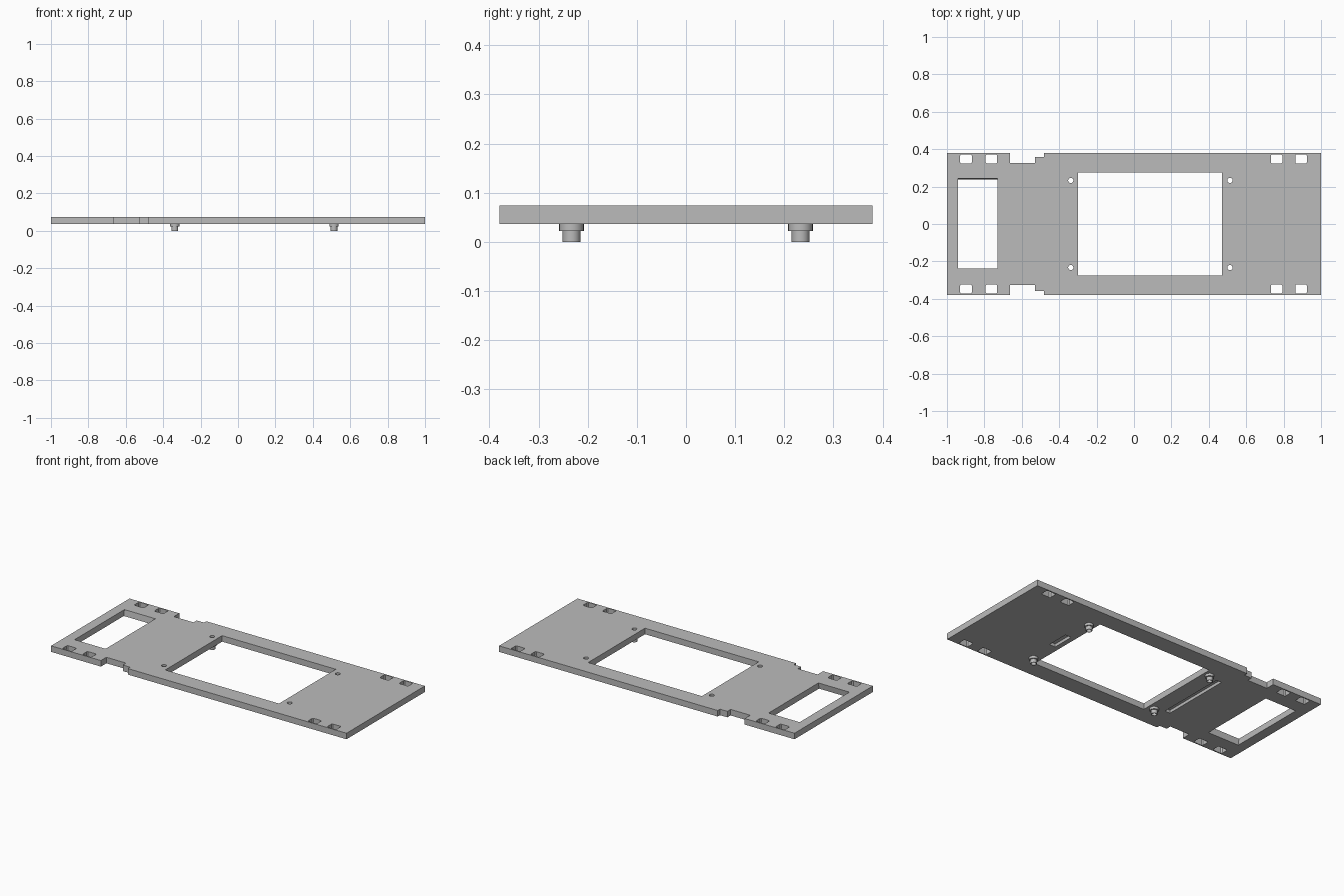
import bpy, bmesh, math

cube = bpy.data.objects.get("Cube")
if cube:
    bpy.data.objects.remove(cube, do_unlink=True)

BOTTOM, TOP = 0.037, 0.074
HALF_Y = 0.379

grey = bpy.data.materials.new("light grey")
grey.use_nodes = True
colour = (0.5, 0.5, 0.5, 1)
grey.diffuse_color = colour
grey.node_tree.nodes["Principled BSDF"].inputs["Base Color"].default_value = colour


def add_object(name, bm):
    bmesh.ops.recalc_face_normals(bm, faces=bm.faces[:])
    mesh = bpy.data.meshes.new(name)
    bm.to_mesh(mesh)
    bm.free()
    mesh.materials.append(grey)
    obj = bpy.data.objects.new(name, mesh)
    bpy.context.collection.objects.link(obj)
    return obj


def add_prism(bm, outline, z0, z1, shear=0):
    """Extrude an outline upward, optionally leaning it along y."""
    base = [bm.verts.new((x, y - shear, z0)) for x, y in outline]
    cap = [bm.verts.new((x, y + shear, z1)) for x, y in outline]
    bm.faces.new(base[::-1])
    bm.faces.new(cap)
    n = len(base)
    for i in range(n):
        j = (i + 1) % n
        bm.faces.new((base[i], base[j], cap[j], cap[i]))


def rectangle(x0, x1, y0, y1, c=0):
    if not c:
        return [(x0, y0), (x1, y0), (x1, y1), (x0, y1)]
    return [(x0 + c, y0), (x1 - c, y0), (x1, y0 + c), (x1, y1 - c),
            (x1 - c, y1), (x0 + c, y1), (x0, y1 - c), (x0, y0 + c)]


def circle(cx, cy, r, n=24):
    return [(cx + r * math.cos(math.tau * i / n), cy + r * math.sin(math.tau * i / n))
            for i in range(n)]


# Plate outline with stepped notches on both long edges
front_edge = [(-1, -HALF_Y), (-0.663, -HALF_Y), (-0.663, -0.326), (-0.53, -0.326),
              (-0.53, -0.357), (-0.48, -0.357), (-0.48, -HALF_Y), (1, -HALF_Y)]
bm = bmesh.new()
add_prism(bm, front_edge + [(x, -y) for x, y in reversed(front_edge)], BOTTOM, TOP)
plate = add_object("base_plate", bm)

# Openings and underside pockets
LOW, HIGH = BOTTOM - 0.02, TOP + 0.02
PINS = [(x, y) for x in (-0.338, 0.513) for y in (-0.233, 0.233)]
bm = bmesh.new()
add_prism(bm, rectangle(-0.30, 0.47, -0.275, 0.275), LOW, HIGH)
add_prism(bm, rectangle(-0.94, -0.73, -0.241, 0.241), LOW, HIGH, 0.006)
for x0, x1 in ((-0.93, -0.866), (-0.794, -0.732), (0.732, 0.793), (0.863, 0.925)):
    for y0, y1 in ((-0.372, -0.323), (0.323, 0.372)):
        add_prism(bm, rectangle(x0, x1, y0, y1, 0.006), LOW, HIGH)
for x, y in PINS:
    add_prism(bm, circle(x, y, 0.014), LOW, HIGH)
add_prism(bm, rectangle(-0.435, -0.40, -0.217, 0.217), LOW, BOTTOM + 0.018)
add_prism(bm, rectangle(0.50, 0.54, -0.067, 0.067), LOW, BOTTOM + 0.018)
cutter = add_object("opening_cutter", bm)

mod = plate.modifiers.new("openings", 'BOOLEAN')
mod.object = cutter
mod.operation = 'DIFFERENCE'
mod.solver = 'EXACT'
bpy.context.view_layer.update()
depsgraph = bpy.context.evaluated_depsgraph_get()
cut_mesh = bpy.data.meshes.new_from_object(plate.evaluated_get(depsgraph))
plate.modifiers.clear()
plate.data = cut_mesh
bpy.data.objects.remove(cutter, do_unlink=True)

# Hollow stepped pins under the plate, turned from one closed profile
PROFILE = [(0.014, BOTTOM), (0.025, BOTTOM), (0.025, 0.022),
           (0.018, 0.022), (0.018, 0), (0.014, 0)]
for number, (px, py) in enumerate(PINS, 1):
    bm = bmesh.new()
    rings = [[bm.verts.new((x, y, z)) for x, y in circle(px, py, r)] for r, z in PROFILE]
    for a, b in zip(rings, rings[1:] + rings[:1]):
        for i in range(len(a)):
            j = (i + 1) % len(a)
            bm.faces.new((a[i], a[j], b[j], b[i]))
    pin = add_object(f"mounting_pin_{number}", bm)
    bpy.ops.object.select_all(action='DESELECT')
    pin.select_set(True)
    bpy.context.view_layer.objects.active = pin
    bpy.ops.object.shade_smooth_by_angle(angle=math.radians(30))
